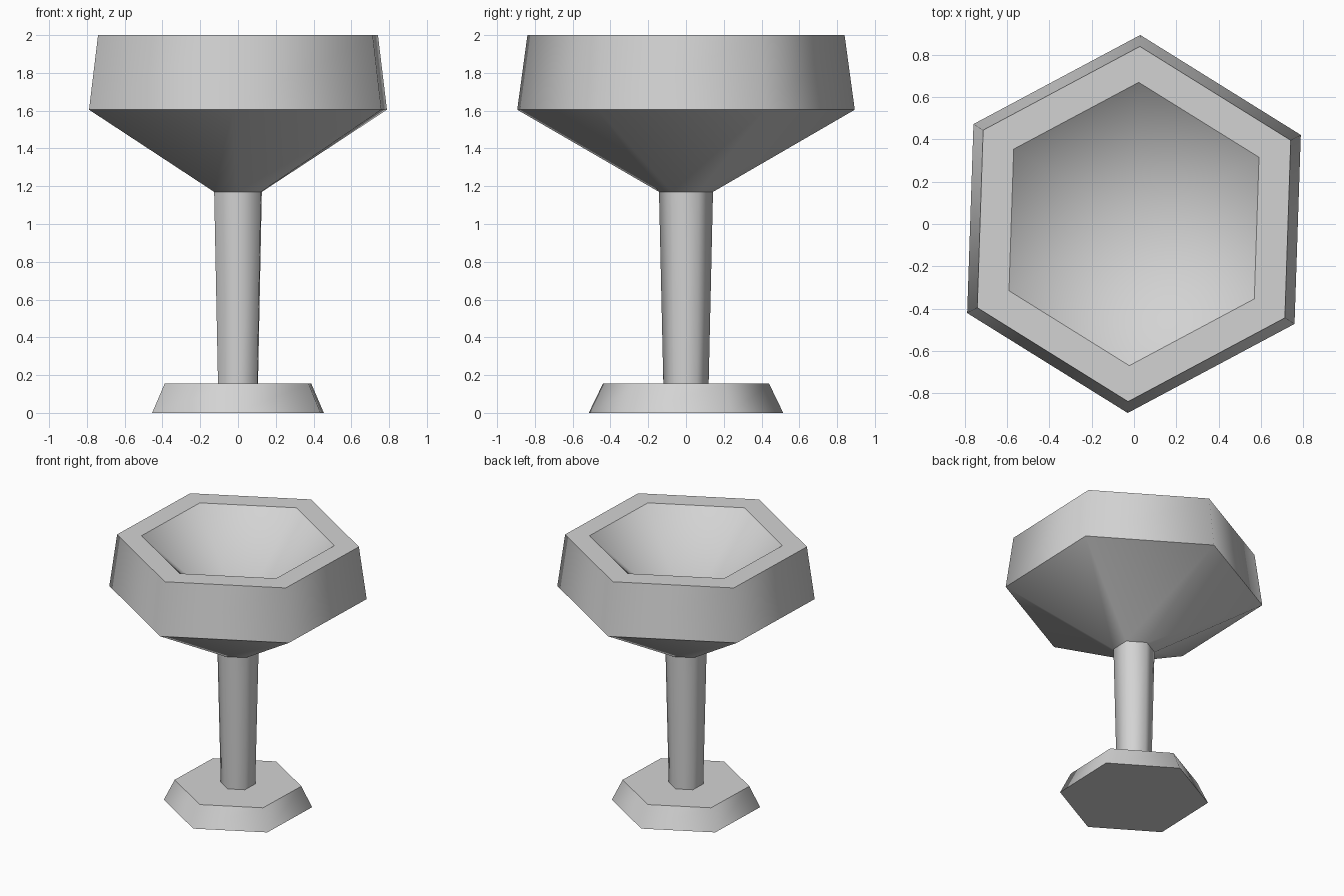
import bpy, bmesh, math

cube = bpy.data.objects.get("Cube")
if cube:
    bpy.data.objects.remove(cube, do_unlink=True)

SIDES = 6
TURN = math.radians(28.1)   # slight twist of the whole hexagonal body

# Single plain grey
grey = bpy.data.materials.new("light_grey")
grey.use_nodes = True
colour = (0.65, 0.65, 0.65, 1)
grey.diffuse_color = colour
shader = next(n for n in grey.node_tree.nodes if n.type == "BSDF_PRINCIPLED")
shader.inputs["Base Color"].default_value = colour
shader.inputs["Roughness"].default_value = 0.6


def lathe(name, profile, cap_start=False, cap_end=False):
    """Hexagonal lathe of (radius, z); a zero radius becomes a point.
    Rings are kept sharp, while the shading runs smoothly around the sides."""
    bm = bmesh.new()
    rings = []
    for r, z in profile:
        if r == 0:
            rings.append([bm.verts.new((0, 0, z))])
            continue
        angles = [TURN + math.tau * i / SIDES for i in range(SIDES)]
        rings.append([bm.verts.new((r * math.cos(a), r * math.sin(a), z)) for a in angles])
    for low, high in zip(rings, rings[1:]):
        for i in range(SIDES):
            j = (i + 1) % SIDES
            if len(high) == 1:
                bm.faces.new((low[i], low[j], high[0]))
            else:
                bm.faces.new((low[i], low[j], high[j], high[i]))
    if cap_start:
        bm.faces.new(rings[0][::-1])
    if cap_end:
        bm.faces.new(rings[-1])
    for face in bm.faces:
        face.smooth = True
    for ring in rings:
        for i in range(len(ring)):
            edge = bm.edges.get((ring[i], ring[(i + 1) % SIDES])) if len(ring) > 1 else None
            if edge:
                edge.smooth = False
    mesh = bpy.data.meshes.new(name)
    bm.to_mesh(mesh)
    bm.free()
    mesh.materials.append(grey)
    obj = bpy.data.objects.new(name, mesh)
    bpy.context.collection.objects.link(obj)
    return obj


# Foot plate with sloping sides
lathe("foot", [(0.515, 0), (0.44, 0.155)], cap_start=True, cap_end=True)

# Stem, widening slightly towards the bowl
lathe("stem", [(0.12, 0.155), (0.143, 1.17)])

# Bowl: flared underside, leaning wall, flat rim and hollow inside
lathe("bowl", [(0.143, 1.17), (0.894, 1.605), (0.84, 2.0), (0.67, 2.0), (0, 1.41)])
